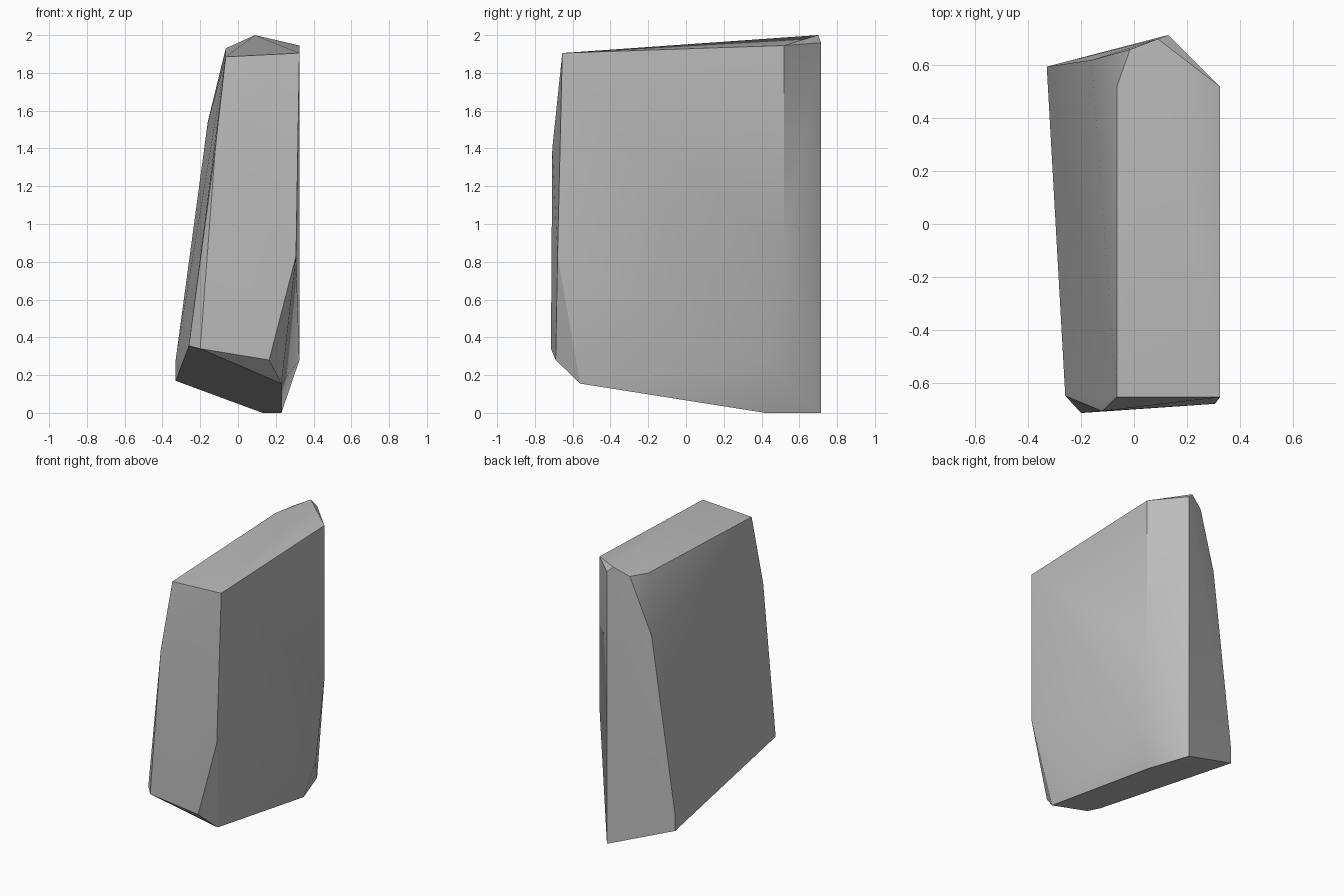
import bpy
import bmesh
import math

# Remove the default cube only
default = bpy.data.objects.get("Cube")
if default:
    bpy.data.objects.remove(default, do_unlink=True)


def make_material(name, colour):
    mat = bpy.data.materials.new(name)
    mat.use_nodes = True
    mat.diffuse_color = colour
    for node in mat.node_tree.nodes:
        if node.type == "BSDF_PRINCIPLED":
            node.inputs["Base Color"].default_value = colour
            node.inputs["Roughness"].default_value = 0.9
    return mat


def make_rock(name, corner_groups, mat):
    """Wrap a convex, chipped stone around its corner points."""
    bm = bmesh.new()
    for group in corner_groups:
        for corner in group:
            bm.verts.new(corner)
    hull = bmesh.ops.convex_hull(bm, input=bm.verts[:])
    loose = {v for v in hull["geom_interior"] + hull["geom_unused"]
             if isinstance(v, bmesh.types.BMVert)}
    bmesh.ops.delete(bm, geom=list(loose), context="VERTS")
    # Merge the truly flat triangles into clean facets
    bmesh.ops.dissolve_limit(bm, angle_limit=math.radians(0.5),
                             verts=bm.verts[:], edges=bm.edges[:])
    bmesh.ops.recalc_face_normals(bm, faces=bm.faces[:])
    mesh = bpy.data.meshes.new(name)
    bm.to_mesh(mesh)
    bm.free()
    mesh.materials.append(mat)
    rock = bpy.data.objects.new(name, mesh)
    bpy.context.collection.objects.link(rock)
    return rock


# Sloping cap with a peaked back
top = [
    (-.065, -.655, 1.885), (.325, -.655, 1.905), (.325, .52, 1.945),
    (.09, .70, 2), (.13, .715, 1.96), (-.015, .66, 1.945), (-.065, .52, 1.93),
]

# Bends part way down the walls
waist = [
    (-.12, -.708, 1.4), (-.16, .62, 1.54),
    (.307, -.68, .83), (.325, .52, .84), (.325, .42, .28),
]

# Chipped front foot and slanted underside
foot = [
    (-.26, -.65, .355), (-.2, -.715, .34), (.165, -.69, .28),
    (.23, -.56, .155), (.23, .42, 0), (.13, .715, 0),
    (-.33, .595, .17), (-.33, .595, .28),
]

stone = make_material("stone_grey", (0.5, 0.5, 0.5, 1))
slab = make_rock("rock_slab", [top, waist, foot], stone)

# Soft shading over shallow bends, crisp main edges
bpy.ops.object.select_all(action="DESELECT")
slab.select_set(True)
bpy.context.view_layer.objects.active = slab
bpy.ops.object.shade_smooth_by_angle(angle=math.radians(30))
